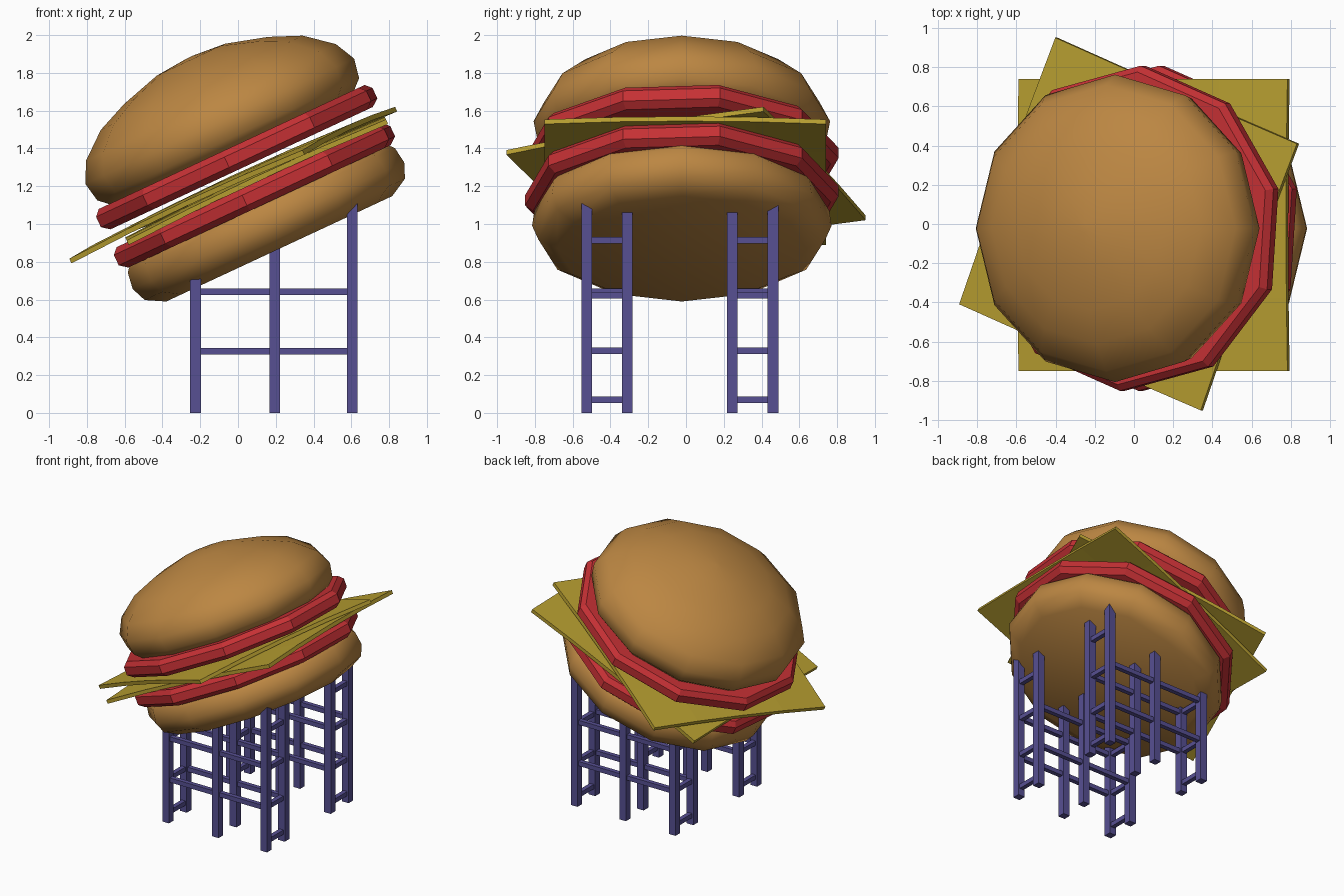
import bpy, bmesh, math
from mathutils import Matrix, Vector

if "Cube" in bpy.data.objects:
    bpy.data.objects.remove(bpy.data.objects["Cube"])

TILT = math.radians(25)
S, C = math.sin(TILT), math.cos(TILT)
ROT = Matrix.Rotation(-TILT, 4, 'Y')   # burger space -> world
CU, CY = 0.565, -0.022                 # burger axis in tilted space


def material(name, rgb):
    m = bpy.data.materials.new(name)
    m.diffuse_color = (*rgb, 1)
    m.use_nodes = True
    m.node_tree.nodes["Principled BSDF"].inputs["Base Color"].default_value = m.diffuse_color
    return m


BUN = material("toasted brown", (0.50, 0.24, 0.055))
TOMATO = material("tomato red", (0.56, 0.030, 0.035))
CHEESE = material("cheese yellow", (0.47, 0.34, 0.030))
FRAME = material("indigo steel", (0.095, 0.080, 0.29))


def finish(bm, name, mat, matrix=None, smooth=None):
    bmesh.ops.recalc_face_normals(bm, faces=bm.faces)
    if matrix:
        bm.transform(matrix)
    me = bpy.data.meshes.new(name)
    bm.to_mesh(me)
    bm.free()
    me.materials.append(mat)
    ob = bpy.data.objects.new(name, me)
    bpy.context.collection.objects.link(ob)
    if smooth:
        bpy.ops.object.select_all(action='DESELECT')
        ob.select_set(True)
        bpy.context.view_layer.objects.active = ob
        bpy.ops.object.shade_smooth_by_angle(angle=math.radians(smooth))
    return ob


def lathe(name, mat, profile, sides, start=0.0, smooth=None):
    """Closed solid from (radius, height) rings around the burger axis."""
    bm = bmesh.new()
    rings = []
    for r, h in profile:
        rings.append([bm.verts.new((CU + r * math.cos(start + 2 * math.pi * i / sides),
                                    CY + r * math.sin(start + 2 * math.pi * i / sides), h))
                      for i in range(sides)])
    for a, b in zip(rings, rings[1:]):
        for i in range(sides):
            j = (i + 1) % sides
            bm.faces.new((a[i], a[j], b[j], b[i]))
    bm.faces.new(rings[0][::-1])
    bm.faces.new(rings[-1])
    return finish(bm, name, mat, ROT, smooth)


def cheese(name, centre, size, turn, height, bow):
    """Thin square slice, slightly bowed up in the middle."""
    bm = bmesh.new()
    bmesh.ops.create_grid(bm, x_segments=4, y_segments=4, size=0.5)
    for v in bm.verts:
        d = min(1, (v.co.x ** 2 + v.co.y ** 2) / 0.5)
        v.co = (v.co.x * size[0], v.co.y * size[1], bow * (1 - d))
    ext = bmesh.ops.extrude_face_region(bm, geom=bm.faces[:])
    for v in ext["geom"]:
        if isinstance(v, bmesh.types.BMVert):
            v.co.z += 0.027
    place = Matrix.Translation((centre[0], centre[1], height)) @ Matrix.Rotation(turn, 4, 'Z')
    return finish(bm, name, CHEESE, ROT @ place)


def box(bm, lo, hi):
    lo, hi = Vector(lo), Vector(hi)
    m = Matrix.Translation((lo + hi) / 2) @ Matrix.Diagonal((*(hi - lo), 1))
    return bmesh.ops.create_cube(bm, size=1, matrix=m)["verts"]


# Buns
lathe("bottom_bun", BUN, [(0.66, 0.695), (0.76, 0.75), (0.793, 0.83), (0.78, 0.92), (0.74, 0.965)],
      12, smooth=50)
lathe("top_bun", BUN, [(0.70, 1.275), (0.765, 1.335), (0.785, 1.44), (0.73, 1.55), (0.59, 1.665),
                       (0.42, 1.737), (0.2, 1.80), (0.02, 1.815)], 12, smooth=50)

# Tomato slices, ten sided with chamfered rims
for name, h in (("lower_tomato", 1.005), ("upper_tomato", 1.228)):
    lathe(name, TOMATO, [(0.79, h - 0.062), (0.832, h - 0.03), (0.832, h + 0.03), (0.80, h + 0.062)],
          10, math.radians(14))

# Cheese slices
cheese("lower_cheese", (0.609, -0.005), (1.515, 1.49), 0, 1.05, 0.035)
cheese("upper_cheese", (0.487, 0.0), (1.465, 1.465), math.radians(-21.7), 1.09, 0.035)

# Support frame: legs cut to the slope of the bun
XS = (-0.225, 0.195, 0.605)
MID = -0.0325
OUT, INN = 0.493, 0.278
W, B = 0.028, 0.017
for side, label in ((-1, "front"), (1, "back")):
    bm = bmesh.new()
    for x in XS:
        for off in (OUT, INN):
            y = MID + side * off
            for v in box(bm, (x - W, y - W, 0), (x + W, y + W, 0.5)):
                if v.co.z > 0.25:
                    v.co.z = (0.743 + S * v.co.x) / C
    finish(bm, label + "_legs", FRAME)

    # Long rails along x
    bm = bmesh.new()
    for off in (OUT, INN):
        y = MID + side * off
        for z in (0.327, 0.642):
            box(bm, (XS[0], y - B, z - B), (XS[2], y + B, z + B))
    finish(bm, label + "_rails", FRAME)

    # Short rungs joining the end pairs
    bm = bmesh.new()
    for x, heights in ((XS[0], (0.07, 0.33, 0.642)), (XS[2], (0.07, 0.33, 0.622, 0.913))):
        ya, yb = sorted((MID + side * OUT, MID + side * INN))
        for z in heights:
            box(bm, (x - B, ya, z - B), (x + B, yb, z + B))
    finish(bm, label + "_rungs", FRAME)
